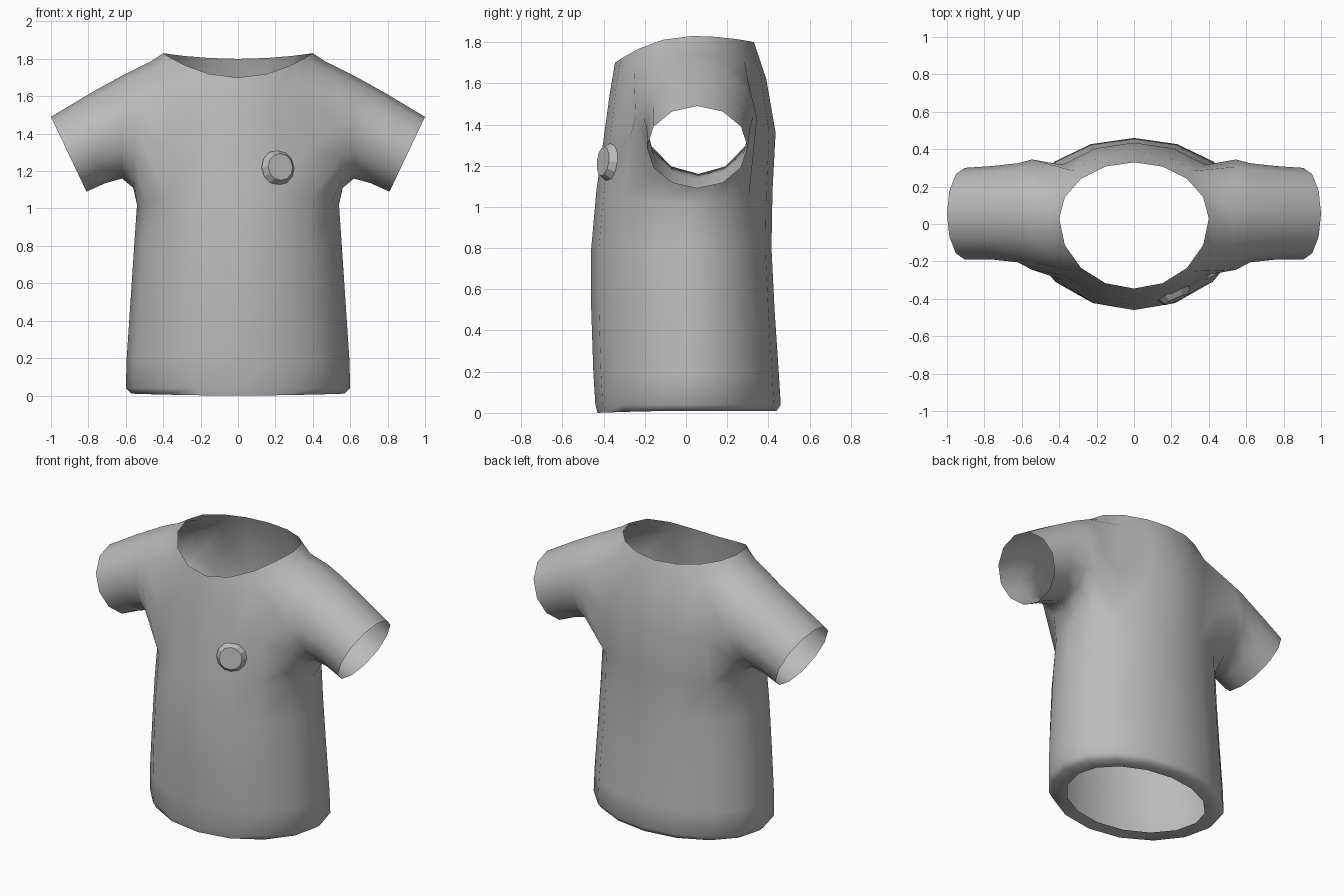
import bpy, bmesh, math
from mathutils import Vector

cube = bpy.data.objects.get("Cube")
if cube:
    bpy.data.objects.remove(cube, do_unlink=True)

COLS = 16          # torso columns; column 0 is the left side, 4 the back
MID_Y = 0.03       # depth of the side seams

grey = bpy.data.materials.new("grey_cloth")
grey.use_nodes = True
grey.diffuse_color = (0.5, 0.5, 0.5, 1)
grey.node_tree.nodes["Principled BSDF"].inputs["Base Color"].default_value = (0.5, 0.5, 0.5, 1)


def finish(name, bm, angle):
    mesh = bpy.data.meshes.new(name)
    bm.to_mesh(mesh)
    bm.free()
    obj = bpy.data.objects.new(name, mesh)
    bpy.context.collection.objects.link(obj)
    mesh.materials.append(grey)
    bpy.ops.object.select_all(action="DESELECT")
    obj.select_set(True)
    bpy.context.view_layer.objects.active = obj
    bpy.ops.object.shade_smooth_by_angle(angle=math.radians(angle))
    return obj


# Torso rings: half width, front y, back y, front z, side z, back z
RINGS = [
    (0.47, -0.35, 0.36, 0.01, 0.01, 0.01),    # turned-in hem
    (0.57, -0.43, 0.44, 0.00, 0.01, 0.01),
    (0.60, -0.44, 0.46, 0.04, 0.04, 0.04),
    (0.595, -0.45, 0.45, 0.20, 0.20, 0.20),
    (0.575, -0.46, 0.43, 0.50, 0.50, 0.50),
    (0.555, -0.46, 0.415, 0.80, 0.80, 0.80),
    (0.54, -0.435, 0.42, 1.08, 1.02, 1.08),   # below the armholes
    (0.54, -0.40, 0.435, 1.33, 1.33, 1.36),
    (0.46, -0.37, 0.39, 1.55, 1.79, 1.62),    # over the shoulders
    (0.40, -0.345, 0.33, 1.70, 1.83, 1.80),   # neckline
]
LOW, HIGH = 6, 8   # ring numbers bounding the armholes

bm = bmesh.new()
grid = []
for rx, front, back, zf, zs, zb in RINGS:
    ring = []
    for c in range(COLS):
        a = 2 * math.pi * c / COLS
        s = math.sin(a)
        reach, z_end = (back - MID_Y, zb) if s > 0 else (MID_Y - front, zf)
        ring.append(bm.verts.new((rx * math.cos(a), MID_Y + reach * s,
                                  zs + (z_end - zs) * s * s)))
    grid.append(ring)


def is_armhole(row, col):
    return LOW <= row < HIGH and (col + 2) % 8 < 4


for r in range(len(grid) - 1):
    for c in range(COLS):
        if not is_armhole(r, c):
            d = (c + 1) % COLS
            bm.faces.new((grid[r][c], grid[r][d], grid[r + 1][d], grid[r + 1][c]))

# Sleeve rings: top x, top z, bottom x, bottom z, front y, back y
SLEEVE = [
    (0.53, 1.755, 0.56, 1.11, -0.245, 0.345),
    (0.62, 1.71, 0.62, 1.16, -0.205, 0.325),
    (0.80, 1.61, 0.71, 1.135, -0.19, 0.31),
    (1.00, 1.49, 0.81, 1.09, -0.19, 0.30),
]
# Walk round the armhole from the underarm, forward, over the shoulder, and back
LOOP = ([(LOW, c) for c in (0, -1, -2)] + [(LOW + 1, -2)]
        + [(HIGH, c) for c in (-2, -1, 0, 1, 2)] + [(LOW + 1, 2)]
        + [(LOW, c) for c in (2, 1)])
for side in (1, -1):
    previous = [grid[r][(c if side > 0 else 8 - c) % COLS] for r, c in LOOP]
    n = len(previous)
    for tx, tz, bx, bz, front, back in SLEEVE:
        ring = []
        for i in range(n):
            a = 2 * math.pi * i / n
            t = (1 - math.cos(a)) / 2
            y = (front + back) / 2 - (back - front) / 2 * math.sin(a)
            ring.append(bm.verts.new((side * (bx + (tx - bx) * t), y, bz + (tz - bz) * t)))
        for i in range(n):
            j = (i + 1) % n
            quad = (previous[i], previous[j], ring[j], ring[i])
            bm.faces.new(quad if side < 0 else quad[::-1])
        previous = ring

bmesh.ops.recalc_face_normals(bm, faces=bm.faces)
bm.normal_update()
# Make sure the cloth faces outward
front_face = min(bm.faces, key=lambda f: f.calc_center_median().y)
if front_face.normal.y > 0:
    bmesh.ops.reverse_faces(bm, faces=bm.faces)
finish("shirt", bm, 65)

# Round chest badge with a bevelled rim
bm = bmesh.new()
bmesh.ops.create_cone(bm, cap_ends=True, segments=12, radius1=0.095, radius2=0.072, depth=0.035)
badge = finish("chest_badge", bm, 25)
badge.location = (0.22, -0.388, 1.22)
badge.rotation_euler = Vector((0.4, -0.9, 0.12)).to_track_quat("Z", "Y").to_euler()
